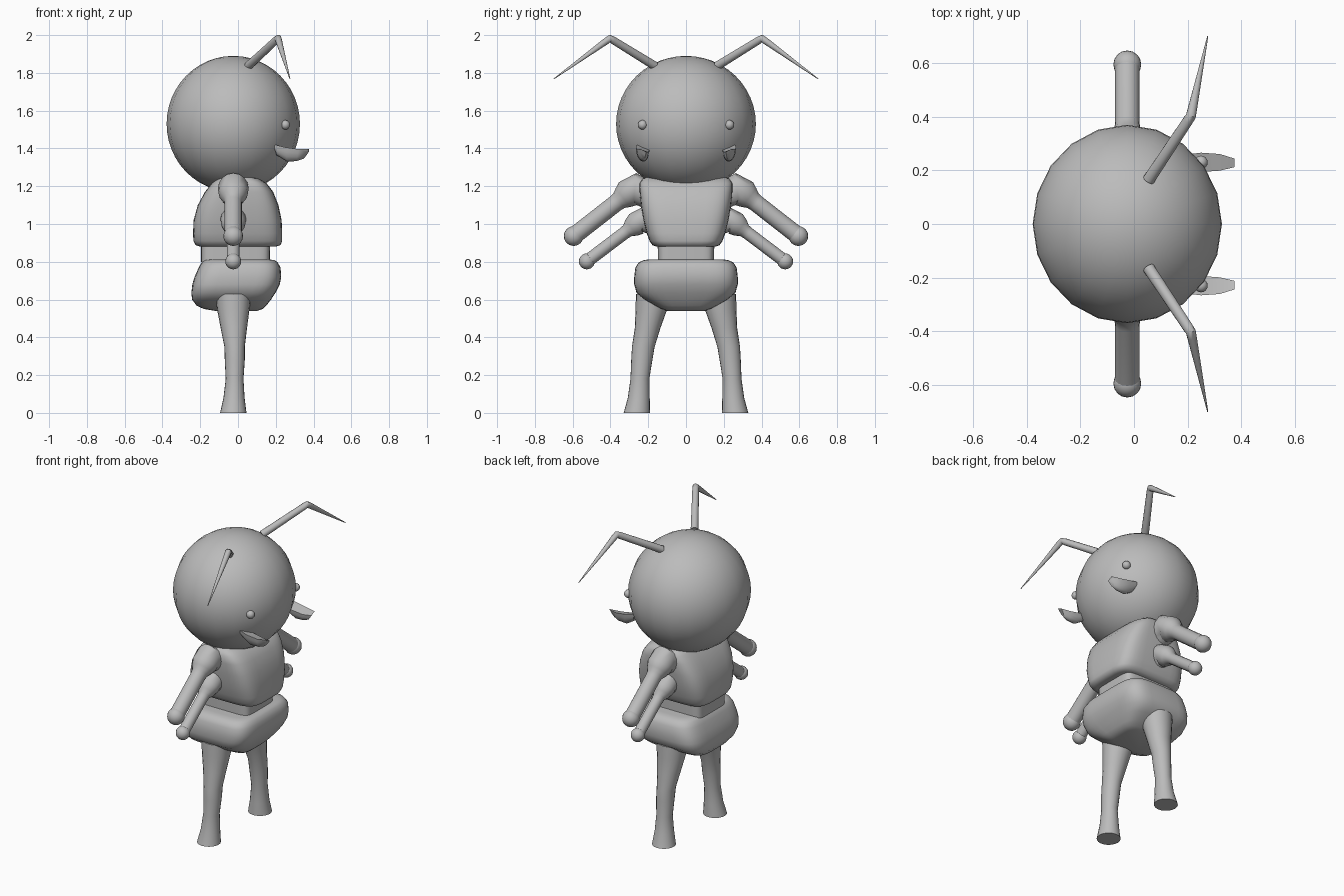
import bpy, bmesh, math
from mathutils import Vector

cube = bpy.data.objects.get("Cube")
if cube:
    bpy.data.objects.remove(cube, do_unlink=True)

grey = bpy.data.materials.new("plain grey")
grey.use_nodes = True
grey.diffuse_color = (0.5, 0.5, 0.5, 1)
grey.node_tree.nodes["Principled BSDF"].inputs["Base Color"].default_value = (0.5, 0.5, 0.5, 1)


def finish(obj, angle=40):
    obj.data.materials.clear()
    obj.data.materials.append(grey)
    bpy.ops.object.select_all(action='DESELECT')
    obj.select_set(True)
    bpy.context.view_layer.objects.active = obj
    bpy.ops.object.shade_smooth_by_angle(angle=math.radians(angle))
    return obj


def loft(name, rings, angle=40):
    """Skin a list of equally long point rings and cap both ends."""
    bm = bmesh.new()
    loops = [[bm.verts.new(p) for p in ring] for ring in rings]
    n = len(loops[0])
    for a, b in zip(loops, loops[1:]):
        for i in range(n):
            bm.faces.new((a[i], a[(i + 1) % n], b[(i + 1) % n], b[i]))
    bm.faces.new(loops[0])
    bm.faces.new(loops[-1])
    bmesh.ops.recalc_face_normals(bm, faces=bm.faces)
    mesh = bpy.data.meshes.new(name)
    bm.to_mesh(mesh)
    bm.free()
    obj = bpy.data.objects.new(name, mesh)
    bpy.context.collection.objects.link(obj)
    return finish(obj, angle)


def ball(name, centre, size, segments=24, rings=16):
    bpy.ops.mesh.primitive_uv_sphere_add(segments=segments, ring_count=rings, location=centre)
    obj = bpy.context.object
    obj.name = name
    obj.scale = size
    bpy.ops.object.transform_apply(location=False, rotation=False, scale=True)
    return finish(obj, 60)


def block(name, levels, power, n=40):
    """Rounded block from levels of (z, back x, front x, half width)."""
    def bulge(v):
        return math.copysign(abs(v) ** (2 / power), v)
    rings = []
    for z, x0, x1, hy in levels:
        turns = [2 * math.pi * i / n for i in range(n)]
        rings.append([((x0 + x1) / 2 + (x1 - x0) / 2 * bulge(math.cos(t)),
                       hy * bulge(math.sin(t)), z) for t in turns])
    return loft(name, rings, 50)


def tube(name, path, n=16):
    """Round tube through (point, radius) pairs, mitred at the bends."""
    pts = [Vector(p) for p, r in path]
    rings = []
    for i, (p, r) in enumerate(path):
        d = (pts[min(i + 1, len(pts) - 1)] - pts[max(i - 1, 0)]).normalized()
        u = d.cross(Vector((1, 0, 0))).normalized()
        v = d.cross(u)
        turns = [2 * math.pi * k / n for k in range(n)]
        rings.append([pts[i] + (u * math.cos(t) + v * math.sin(t)) * r for t in turns])
    return loft(name, rings, 50)


# Head
ball("head", (-0.025, 0, 1.53), (0.353, 0.37, 0.36), 20, 24)

# Body blocks
block("torso", [(0.88, -0.2, 0.2, 0.155), (0.888, -0.225, 0.225, 0.178),
                (0.91, -0.236, 0.234, 0.193), (0.95, -0.238, 0.234, 0.208),
                (1.02, -0.235, 0.231, 0.226), (1.1, -0.213, 0.214, 0.239),
                (1.17, -0.175, 0.186, 0.246), (1.215, -0.14, 0.152, 0.246),
                (1.24, -0.115, 0.112, 0.23), (1.252, -0.085, 0.075, 0.2)], 4.5)
block("waist", [(0.8, -0.195, 0.168, 0.148), (0.89, -0.195, 0.17, 0.15)], 7)
block("pelvis", [(0.54, -0.12, 0.1, 0.1), (0.55, -0.18, 0.13, 0.13),
                 (0.568, -0.22, 0.15, 0.165), (0.6, -0.243, 0.175, 0.22),
                 (0.635, -0.247, 0.198, 0.262), (0.68, -0.242, 0.221, 0.274),
                 (0.72, -0.23, 0.229, 0.274), (0.77, -0.208, 0.225, 0.268),
                 (0.797, -0.192, 0.21, 0.25), (0.808, -0.178, 0.195, 0.225),
                 (0.812, -0.155, 0.17, 0.2)], 4.5)

for s, side in ((1, "left"), (-1, "right")):
    # Leg, level rings from sole to hip
    rings = []
    for z, x, y, rx, ry in [(0, -0.025, 0.26, 0.07, 0.07), (0.08, -0.021, 0.25, 0.056, 0.058),
                            (0.18, -0.018, 0.244, 0.047, 0.05), (0.28, -0.017, 0.234, 0.053, 0.056),
                            (0.35, -0.018, 0.226, 0.054, 0.06), (0.45, -0.022, 0.203, 0.07, 0.068),
                            (0.55, -0.025, 0.183, 0.086, 0.084), (0.63, -0.025, 0.176, 0.095, 0.089)]:
        turns = [2 * math.pi * i / 20 for i in range(20)]
        rings.append([(x + rx * math.cos(t), s * (y + ry * math.sin(t)), z) for t in turns])
    loft(side + "_leg", rings)

    # Upper and lower arms: swollen shoulder, straight rod, rounded hand
    for level, (y0, z0), (y1, z1), big, rod, hand in (
            ("upper", (0.295, 1.17), (0.595, 0.936), 0.084, 0.046, 0.052),
            ("lower", (0.25, 1.01), (0.525, 0.802), 0.07, 0.034, 0.042)):
        start, end = Vector((-0.025, s * y0, z0)), Vector((-0.025, s * y1, z1))
        d = (end - start).normalized()
        inner = start - Vector((0, s * 0.1, 0.02))
        tube(f"{side}_{level}_arm",
             [(inner, big * 0.85), (start - d * 0.03, big * 0.97), (start + d * 0.015, big * 0.92),
              (start + d * 0.05, big * 0.74), (start + d * 0.075, rod * 1.06),
              (start + d * 0.1, rod), (end, rod)])
        ball(f"{side}_{level}_hand", end, (hand, hand, hand), 16, 12)

    # Antenna
    base, knee, tip = (Vector((x, s * y, z)) for x, y, z in
                       ((0.055, 0.165, 1.837), (0.212, 0.402, 1.983), (0.275, 0.7, 1.768)))
    tube(side + "_antenna", [(base, 0.023), (base.lerp(knee, 0.94), 0.02), (knee, 0.019),
                             (knee.lerp(tip, 0.06), 0.018), (tip, 0.002)], 12)

    # Eye
    ball(side + "_eye", (0.25, s * 0.23, 1.525), (0.025, 0.025, 0.025), 16, 10)

    # Mandible: flat-topped, round-bottomed sections running forwards
    rings = []
    for x, lean, y, hy, top, depth in [(0.185, 0.02, 0.228, 0.03, 1.414, 0.05),
                                       (0.25, 0.01, 0.23, 0.036, 1.398, 0.068),
                                       (0.32, -0.01, 0.23, 0.031, 1.388, 0.055),
                                       (0.375, -0.03, 0.228, 0.016, 1.39, 0.045)]:
        turns = [math.pi * k / 8 for k in range(9)]
        rings.append([(x + lean * math.sin(t), s * (y + hy * math.cos(t)),
                       top + 0.008 * math.cos(t) - depth * math.sin(t)) for t in turns])
    loft(side + "_mandible", rings, 50)
